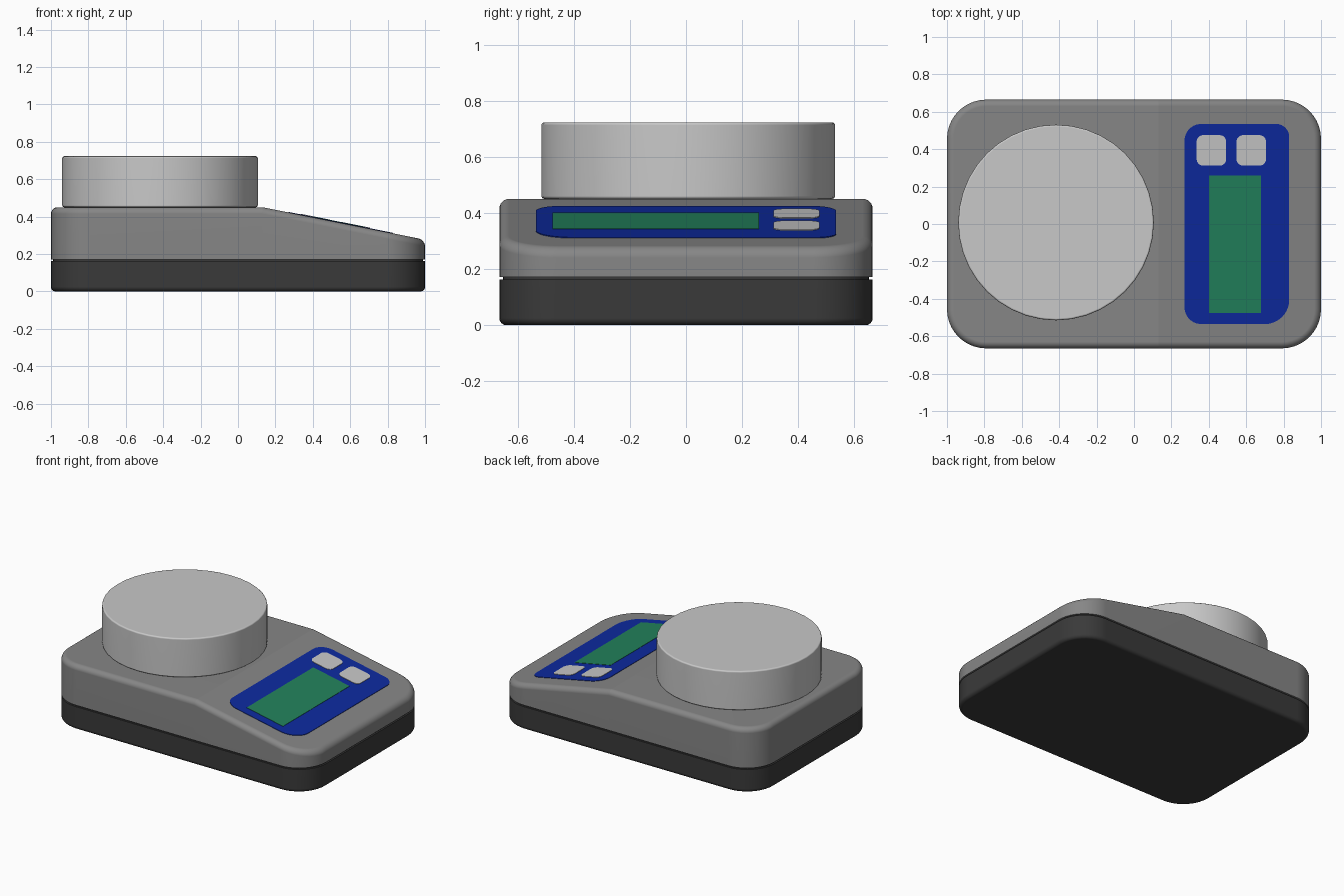
import bpy, bmesh, math

cube = bpy.data.objects.get("Cube")
if cube:
    bpy.data.objects.remove(cube, do_unlink=True)

RIDGE = 0.13          # where the flat deck turns into the slope
DECK = 0.45


def material(name, rgb):
    m = bpy.data.materials.new(name)
    m.use_nodes = True
    m.diffuse_color = (*rgb, 1)
    bsdf = next(n for n in m.node_tree.nodes if n.type == 'BSDF_PRINCIPLED')
    bsdf.inputs["Base Color"].default_value = (*rgb, 1)
    return m


grey = material("body grey", (0.24, 0.24, 0.24))
dark = material("base charcoal", (0.042, 0.042, 0.042))
silver = material("light grey", (0.58, 0.58, 0.58))
blue = material("panel blue", (0.004, 0.023, 0.35))
green = material("screen green", (0.016, 0.223, 0.107))


def deck_height(x):
    return DECK - 0.2 * max(0, x - RIDGE)


def outline(x0, x1, y0, y1, radii, inset=0, ridge=False, steps=10):
    """Counter-clockwise rounded rectangle, starting at the +x +y corner."""
    x0, x1, y0, y1 = x0 + inset, x1 - inset, y0 + inset, y1 - inset
    pts = []
    corners = [(x1, y1, -1, -1), (x0, y1, 1, -1), (x0, y0, 1, 1), (x1, y0, -1, 1)]
    for k, ((cx, cy, sx, sy), r) in enumerate(zip(corners, radii)):
        r = max(r - inset, 0)
        n = steps if r else 0
        for i in range(n + 1):
            a = math.pi / 2 * (k + (i / n if n else 0))
            pts.append((cx + sx * r + r * math.cos(a), cy + sy * r + r * math.sin(a)))
        if ridge and k in (0, 2):
            pts.append((RIDGE, y1 if k == 0 else y0))
    return pts


def finish(name, bm, mat, smooth=True):
    bmesh.ops.recalc_face_normals(bm, faces=bm.faces)
    mesh = bpy.data.meshes.new(name)
    bm.to_mesh(mesh)
    bm.free()
    ob = bpy.data.objects.new(name, mesh)
    bpy.context.collection.objects.link(ob)
    mesh.materials.append(mat)
    if smooth:
        bpy.ops.object.select_all(action='DESELECT')
        ob.select_set(True)
        bpy.context.view_layer.objects.active = ob
        bpy.ops.object.shade_smooth_by_angle(angle=math.radians(35))
        wn = ob.modifiers.new("Weighted Normal", 'WEIGHTED_NORMAL')
        wn.keep_sharp = True
    return ob


def loft(name, rings, mat, split=False, smooth=True):
    """Skin a stack of rings; split caps the top as two flat faces at the ridge."""
    bm = bmesh.new()
    rows = [[bm.verts.new(p) for p in ring] for ring in rings]
    n = len(rows[0])
    for low, high in zip(rows, rows[1:]):
        for i in range(n):
            j = (i + 1) % n
            bm.faces.new((low[i], low[j], high[j], high[i]))
    bm.faces.new(rows[0][::-1])
    top = rows[-1]
    if split:
        a, b = [i for i, v in enumerate(top) if abs(v.co.x - RIDGE) < 1e-5]
        bm.faces.new(top[a:b + 1])
        bm.faces.new(top[b:] + top[:a + 1])
    else:
        bm.faces.new(top)
    return finish(name, bm, mat, smooth)


BODY = (-1, 1, -0.665, 0.665, [0.21] * 4)


def fillet(r, steps=6):
    """Inset and drop pairs of a quarter-round edge, from the wall to the cap."""
    for i in range(steps + 1):
        a = math.pi / 2 * i / steps
        yield r * (1 - math.cos(a)), r * (1 - math.sin(a))


# Dark base with rounded bottom edge
rings = [[(x, y, drop) for x, y in outline(*BODY, inset)]
         for inset, drop in reversed(list(fillet(0.025)))]
rings += [[(x, y, 0.162) for x, y in outline(*BODY)]]
loft("base", rings, dark)

# Recessed seam between the two shells
loft("seam", [[(x, y, z) for x, y in outline(*BODY, 0.012)] for z in (0.15, 0.185)], dark)

# Grey upper shell with sloping control deck
rings = [[(x, y, 0.172) for x, y in outline(*BODY, 0, True)]]
rings += [[(x, y, deck_height(x) - drop) for x, y in outline(*BODY, inset, True)]
          for inset, drop in fillet(0.035)]
shell = loft("upper_shell", rings, grey, split=True)
for e in shell.data.edges:
    if all(abs(shell.data.vertices[v].co.x - RIDGE) < 1e-5 for v in e.vertices):
        e.use_edge_sharp = True

# Round weighing platform
bm = bmesh.new()
bmesh.ops.create_cone(bm, cap_ends=True, segments=40, radius1=0.523, radius2=0.523, depth=0.273)
rims = [e for e in bm.edges if abs(e.verts[0].co.z - e.verts[1].co.z) < 1e-5]
bmesh.ops.bevel(bm, geom=rims, offset=0.01, segments=3, profile=0.5, affect='EDGES')
platform = finish("weighing_platform", bm, silver)
platform.location = (-0.417, 0.008, 0.5865)


# Thin plates lying on the slope
def plate(name, rect, radii, lift, mat):
    pts = outline(*rect, radii)
    loft(name, [[(x, y, deck_height(x) + dz) for x, y in pts] for dz in (-0.003, lift)],
         mat, smooth=False)


plate("control_panel", (0.27, 0.83, -0.535, 0.535), [0.07, 0.09, 0.09, 0.13], 0.003, blue)
plate("display_screen", (0.4, 0.68, -0.475, 0.26), [0] * 4, 0.005, green)
for side, x in (("upper", 0.335), ("lower", 0.548)):
    plate(side + "_button", (x, x + 0.158, 0.312, 0.475), [0.035] * 4, 0.006, silver)
